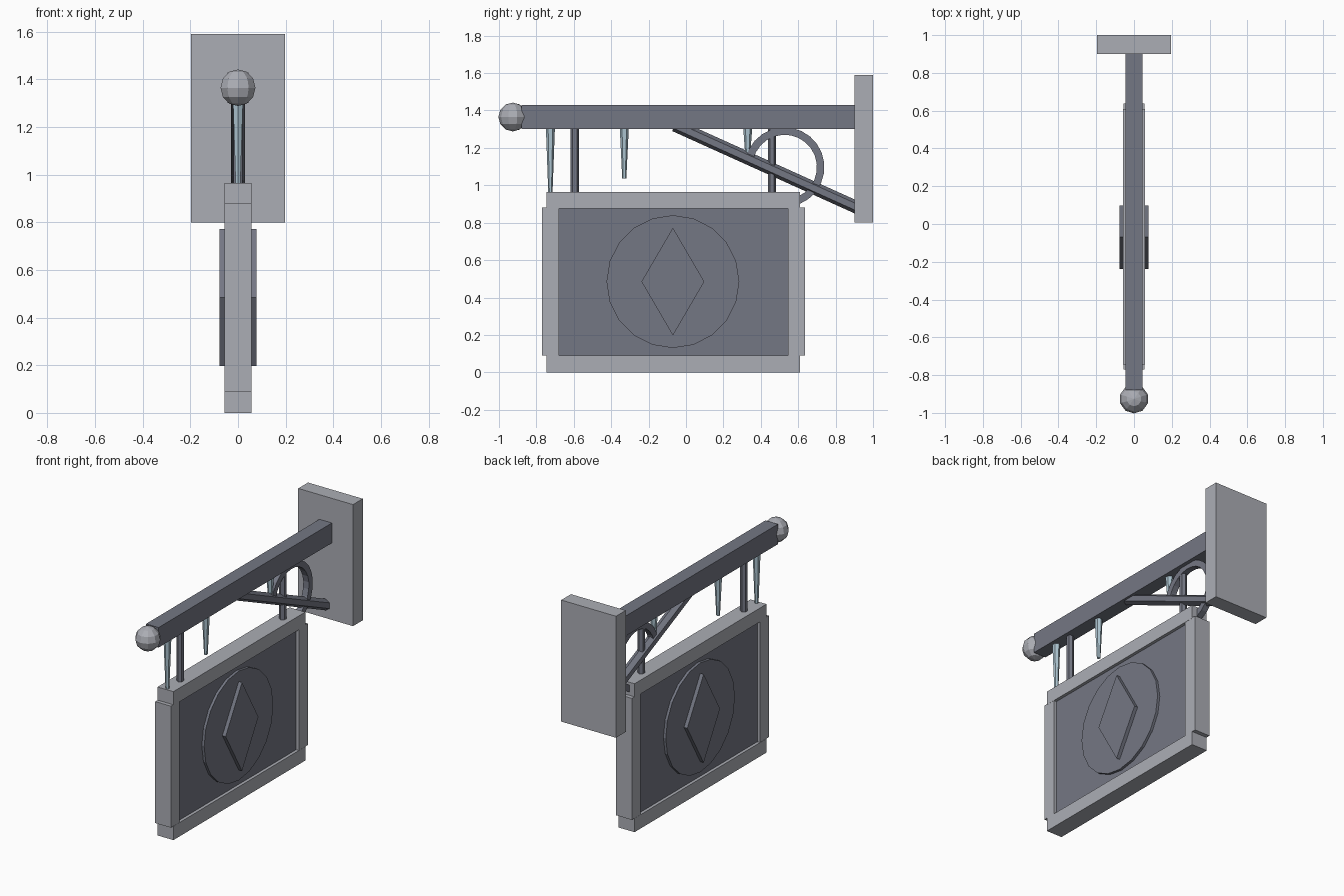
import bpy, bmesh
from math import sin, cos, pi, radians
from mathutils import Vector

cube = bpy.data.objects.get("Cube")
if cube:
    bpy.data.objects.remove(cube, do_unlink=True)


def material(name, rgb):
    m = bpy.data.materials.new(name)
    m.use_nodes = True
    m.diffuse_color = (*rgb, 1)
    m.node_tree.nodes["Principled BSDF"].inputs["Base Color"].default_value = (*rgb, 1)
    return m


STONE = material("pale grey", (0.41, 0.42, 0.46))
IRON = material("dark slate", (0.175, 0.185, 0.23))
ICE = material("ice blue", (0.42, 0.56, 0.64))


def finish(name, bm, mat):
    bmesh.ops.recalc_face_normals(bm, faces=bm.faces)
    me = bpy.data.meshes.new(name)
    bm.to_mesh(me)
    bm.free()
    me.materials.append(mat)
    ob = bpy.data.objects.new(name, me)
    bpy.context.collection.objects.link(ob)
    return ob


def box(name, half_x, y, z, mat):
    """Box centred on x = 0 spanning the y and z ranges."""
    bm = bmesh.new()
    bmesh.ops.create_cube(bm, size=1)
    for v in bm.verts:
        v.co = (v.co.x * 2 * half_x,
                y[0] + (v.co.y + 0.5) * (y[1] - y[0]),
                z[0] + (v.co.z + 0.5) * (z[1] - z[0]))
    return finish(name, bm, mat)


def prism(name, half_x, outline, mat):
    """Outline in the y-z plane, extruded across x."""
    bm = bmesh.new()
    face = bm.faces.new([bm.verts.new((-half_x, y, z)) for y, z in outline])
    ext = bmesh.ops.extrude_face_region(bm, geom=[face])["geom"]
    moved = [g for g in ext if isinstance(g, bmesh.types.BMVert)]
    bmesh.ops.translate(bm, verts=moved, vec=(2 * half_x, 0, 0))
    return finish(name, bm, mat)


def rod(name, a, b, r1, r2, mat):
    """Six-sided rod between two (y, z) points."""
    a, b = Vector((0, *a)), Vector((0, *b))
    bm = bmesh.new()
    bmesh.ops.create_cone(bm, cap_ends=True, segments=6,
                          radius1=r1, radius2=r2, depth=(b - a).length)
    ob = finish(name, bm, mat)
    ob.location = (a + b) / 2
    # tilt about x only, so the flat sides face left and right
    d = b - a
    ob.rotation_euler.x = Vector((0, 0, 1)).angle(d) * (1 if d.y < 0 else -1)
    return ob


# wall plate and beam
box("wall_plate", 0.197, (0.9, 1.0), (0.8, 1.59), STONE)
box("beam", 0.045, (-0.88, 0.91), (1.3, 1.43), IRON)

# ball on the beam end
bm = bmesh.new()
bmesh.ops.create_uvsphere(bm, u_segments=10, v_segments=6, radius=0.077)
finish("beam_ball", bm, STONE).location = (0, -0.926, 1.365)

# sign frame
for name, z in (("frame_bottom", (0, 0.09)), ("frame_top", (0.875, 0.965))):
    box(name, 0.057, (-0.745, 0.61), z, STONE)
for name, y in (("frame_front", (-0.77, -0.68)), ("frame_back", (0.545, 0.637))):
    box(name, 0.056, y, (0.09, 0.88), STONE)

# sign board with raised disc and diamond
CY, CZ = -0.07, 0.485
box("sign_panel", 0.037, (-0.69, 0.555), (0.08, 0.885), IRON)
prism("sign_disc", 0.054,
      [(CY + 0.355 * cos(i * pi / 10), CZ + 0.355 * sin(i * pi / 10)) for i in range(20)], IRON)
prism("sign_diamond", 0.078,
      [(CY - 0.168, CZ), (CY, CZ - 0.288), (CY + 0.168, CZ), (CY, CZ + 0.288)], IRON)

# hangers
for name, y in (("front_hanger", -0.595), ("back_hanger", 0.46)):
    rod(name, (y, 0.95), (y, 1.32), 0.022, 0.022, IRON)

# diagonal brace
rod("brace", (0.93, 0.874), (-0.06, 1.321), 0.034, 0.034, IRON)

# scroll bent round the brace
arc = [radians(168 - 236 * i / 16) for i in range(17)]
ring = [(0.527 + r * cos(t), 1.097 + r * sin(t))
        for r, steps in ((0.213, arc), (0.173, arc[::-1])) for t in steps]
prism("brace_scroll", 0.02, ring, IRON)

# icicles
for name, y, tip in (("front_icicle", -0.725, 0.95),
                     ("middle_icicle", -0.33, 1.035),
                     ("back_icicle", 0.33, 1.13)):
    rod(name, (y, tip), (y, 1.305), 0.011, 0.024, ICE)
